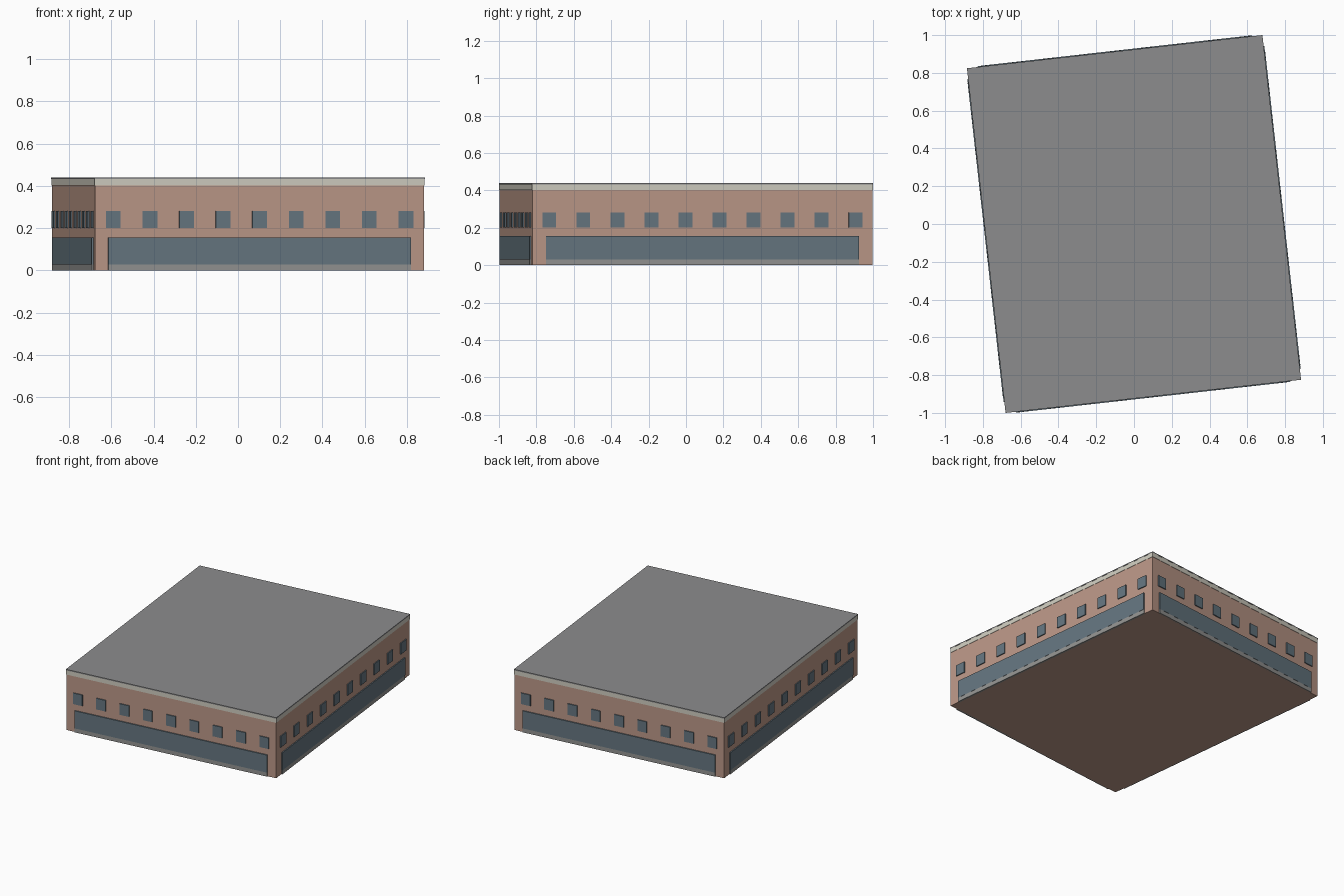
import bpy
import bmesh
from math import radians, pi
from mathutils import Matrix, Vector

cube = bpy.data.objects.get("Cube")
if cube:
    bpy.data.objects.remove(cube, do_unlink=True)

WIDTH, DEPTH = 1.568, 1.830
TURN = Matrix.Rotation(radians(6.4), 4, 'Z')


def material(name, srgb):
    color = [(c / 255) ** 2.2 for c in srgb] + [1]
    mat = bpy.data.materials.new(name)
    mat.use_nodes = True
    mat.diffuse_color = color
    bsdf = mat.node_tree.nodes["Principled BSDF"]
    bsdf.inputs["Base Color"].default_value = color
    bsdf.inputs["Roughness"].default_value = 0.9
    return mat


brick = material("brick", (186, 150, 134))
glass = material("blue_grey_glass", (101, 117, 127))
stone = material("pale_stone", (206, 203, 190))
roofing = material("roof_grey", (139, 139, 140))
concrete = material("concrete_grey", (146, 146, 144))


def boxes(name, mat, parts):
    """One object from (size, centre, wall matrix) boxes, turned to the site angle."""
    bm = bmesh.new()
    for size, centre, wall in parts:
        place = TURN @ wall @ Matrix.Translation(centre) @ Matrix.Diagonal((*size, 1))
        bmesh.ops.create_cube(bm, size=1, matrix=place)
    mesh = bpy.data.meshes.new(name)
    bm.to_mesh(mesh)
    bm.free()
    mesh.materials.append(mat)
    obj = bpy.data.objects.new(name, mesh)
    bpy.context.collection.objects.link(obj)


def slab(name, mat, low, high, overhang):
    size = (WIDTH + 2 * overhang, DEPTH + 2 * overhang, high - low)
    boxes(name, mat, [(size, Vector((0, 0, (low + high) / 2)), Matrix())])


# Main block, cornice and flat roof
slab("brick_walls", brick, 0, 0.402, 0)
slab("cornice_band", stone, 0.402, 0.432, 0.002)
slab("flat_roof", roofing, 0.432, 0.44, 0.003)

# Each wall: long shopfront over a low plinth, with a row of windows above
walls = [("front", 0, WIDTH, DEPTH, 9), ("left", 1, DEPTH, WIDTH, 10),
         ("back", 2, WIDTH, DEPTH, 9), ("right", 3, DEPTH, WIDTH, 10)]
for side, quarter, length, across, bays in walls:
    wall = Matrix.Rotation(quarter * pi / 2, 4, 'Z')
    face = -across / 2
    pitch = length / bays
    boxes(side + "_shopfront", glass,
          [((length * 0.92, 0.016, 0.127), Vector((0, face, 0.0925)), wall)])
    boxes(side + "_plinth", concrete,
          [((length * 0.92, 0.014, 0.029), Vector((0, face, 0.0145)), wall)])
    boxes(side + "_windows", glass,
          [((pitch * 0.4, 0.014, 0.08),
            Vector(((i + 0.5) * pitch - length / 2, face, 0.242)), wall)
           for i in range(bays)])
